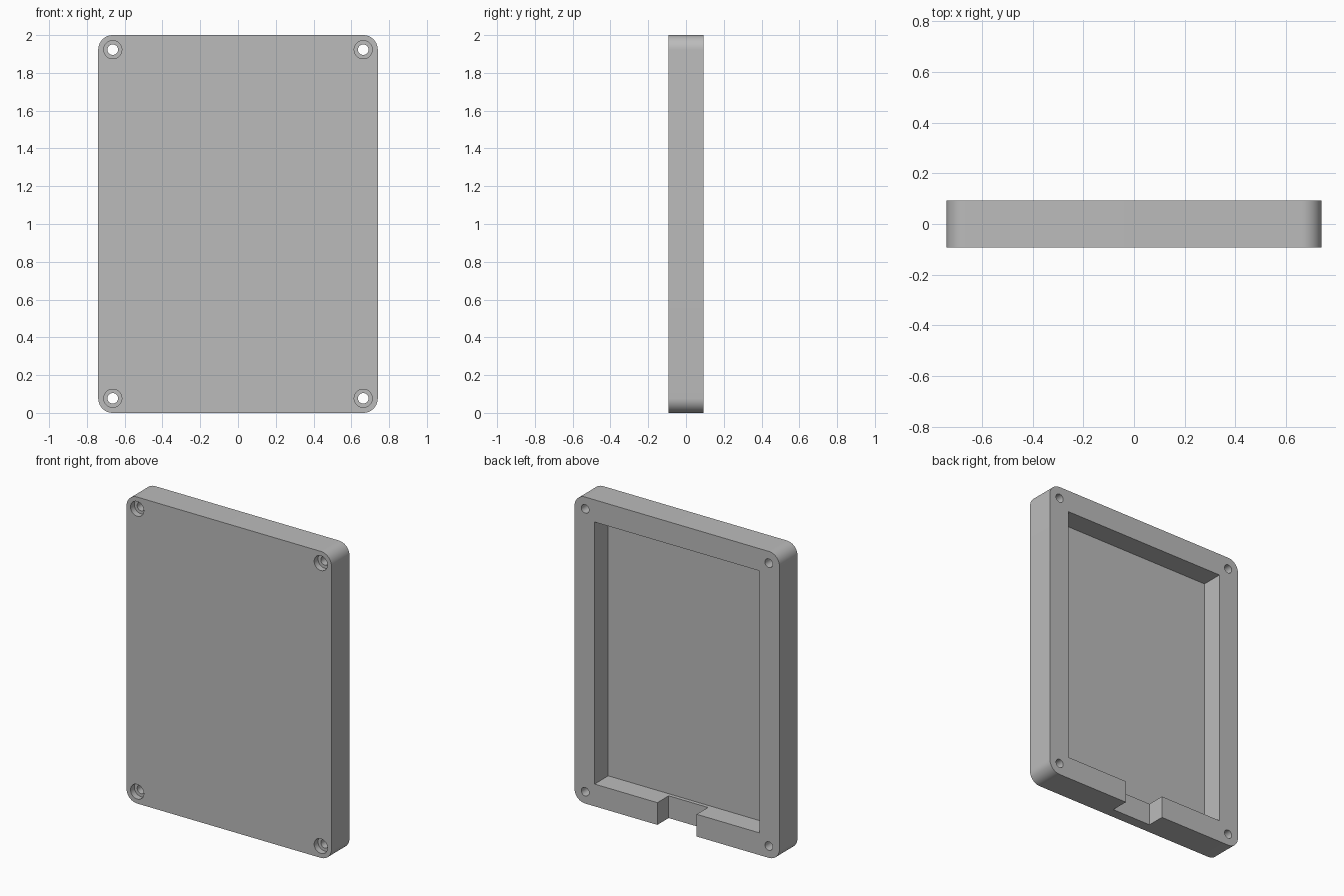
import bpy
import bmesh
import math
from mathutils import Matrix, Vector

cube = bpy.data.objects.get("Cube")
if cube:
    bpy.data.objects.remove(cube, do_unlink=True)

# Overall sizes
W, H, FRONT, BACK = 0.74, 2.0, -0.093, 0.093
CORNER = 0.077      # corner radius, also the screw inset
MARGIN = 0.145      # rim width around the pocket
FLOOR = -0.048      # pocket floor
OVER = 0.1          # cutters reach past the surface

grey = bpy.data.materials.new("plain_grey")
grey.use_nodes = True
colour = (0.5, 0.5, 0.5, 1)
grey.diffuse_color = colour
grey.node_tree.nodes["Principled BSDF"].inputs["Base Color"].default_value = colour


def make_object(name, bm):
    bmesh.ops.recalc_face_normals(bm, faces=bm.faces)
    mesh = bpy.data.meshes.new(name)
    bm.to_mesh(mesh)
    bm.free()
    mesh.materials.append(grey)
    obj = bpy.data.objects.new(name, mesh)
    bpy.context.collection.objects.link(obj)
    return obj


def rounded_slab(name, steps=12):
    bm = bmesh.new()
    ring = []
    corners = [(1, 1), (-1, 1), (-1, -1), (1, -1)]
    for quarter, (sx, sz) in enumerate(corners):
        cx = sx * (W - CORNER)
        cz = H / 2 + sz * (H / 2 - CORNER)
        for i in range(steps + 1):
            a = math.pi / 2 * (quarter + i / steps)
            ring.append(bm.verts.new((cx + CORNER * math.cos(a), FRONT,
                                      cz + CORNER * math.sin(a))))
    face = bm.faces.new(ring)
    grown = bmesh.ops.extrude_face_region(bm, geom=[face])["geom"]
    verts = [v for v in grown if isinstance(v, bmesh.types.BMVert)]
    bmesh.ops.translate(bm, verts=verts, vec=(0, BACK - FRONT, 0))
    return make_object(name, bm)


def box(name, low, high):
    low, high = Vector(low), Vector(high)
    bm = bmesh.new()
    place = Matrix.Translation((low + high) / 2) @ Matrix.Diagonal((*(high - low), 1))
    bmesh.ops.create_cube(bm, size=1, matrix=place)
    return make_object(name, bm)


def rod(name, x, z, radius, y0, y1):
    bm = bmesh.new()
    place = Matrix.Translation((x, (y0 + y1) / 2, z)) @ Matrix.Rotation(math.pi / 2, 4, "X")
    bmesh.ops.create_cone(bm, cap_ends=True, segments=40, radius1=radius,
                          radius2=radius, depth=y1 - y0, matrix=place)
    return make_object(name, bm)


def cut(body, cutter):
    cutter.hide_render = True
    mod = body.modifiers.new("cut", "BOOLEAN")
    mod.operation = "DIFFERENCE"
    mod.solver = "EXACT"
    mod.object = cutter
    bpy.context.view_layer.objects.active = body
    bpy.ops.object.modifier_apply(modifier=mod.name)
    bpy.data.objects.remove(cutter, do_unlink=True)


case = rounded_slab("case_shell")

# Open pocket in the back
cut(case, box("pocket_cutter", (MARGIN - W, FLOOR, MARGIN),
              (W - MARGIN, BACK + OVER, H - MARGIN)))

# Cable notch through the bottom rim, a step above the pocket floor
cut(case, box("notch_cutter", (-0.142, -0.024, -OVER),
              (0.142, BACK + OVER, MARGIN + OVER)))

# Counterbored screw holes in the corners
for x in (CORNER - W, W - CORNER):
    for z in (CORNER, H - CORNER):
        cut(case, rod("hole_cutter", x, z, 0.028, FRONT - OVER, BACK + OVER))
        cut(case, rod("counterbore_cutter", x, z, 0.048, FRONT - OVER, FRONT + 0.04))

bpy.ops.object.select_all(action="DESELECT")
case.select_set(True)
bpy.context.view_layer.objects.active = case
bpy.ops.object.shade_smooth_by_angle(angle=math.radians(30))
